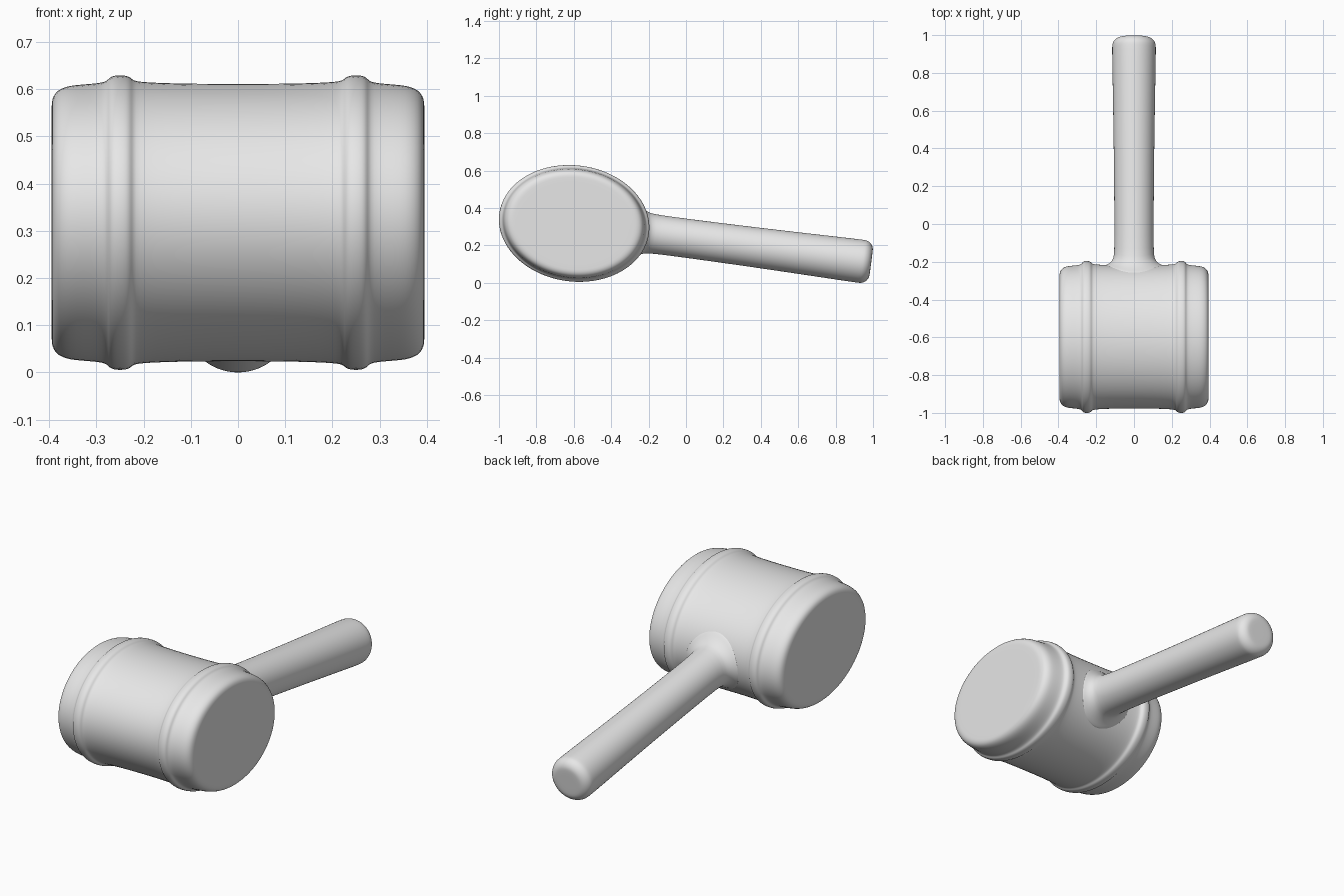
import bpy
import bmesh
import math

old = bpy.data.objects.get("Cube")
if old:
    bpy.data.objects.remove(old, do_unlink=True)

SEGMENTS = 48
TILT = -math.atan(0.132)
CENTRE = (0, -0.598, 0.3175)
HEAD_A, HEAD_B = 0.404, 0.3107    # half axes of the raised bands
BODY = 0.945                      # barrel size relative to the bands

grey = bpy.data.materials.new("plain_grey")
grey.use_nodes = True
grey.diffuse_color = (0.8, 0.8, 0.8, 1)
grey.node_tree.nodes["Principled BSDF"].inputs["Base Color"].default_value = grey.diffuse_color


def loft(name, rings):
    """Skin a row of closed rings, cap both ends and smooth the result."""
    bm = bmesh.new()
    loops = [[bm.verts.new(p) for p in ring] for ring in rings]
    for low, high in zip(loops, loops[1:]):
        for i in range(SEGMENTS):
            j = (i + 1) % SEGMENTS
            bm.faces.new((low[i], low[j], high[j], high[i]))
    bm.faces.new(loops[0])
    bm.faces.new(loops[-1])
    bmesh.ops.recalc_face_normals(bm, faces=bm.faces)
    mesh = bpy.data.meshes.new(name)
    bm.to_mesh(mesh)
    bm.free()
    mesh.materials.append(grey)
    obj = bpy.data.objects.new(name, mesh)
    bpy.context.collection.objects.link(obj)
    obj.location = CENTRE
    obj.rotation_euler.x = TILT
    sub = obj.modifiers.new("smooth", "SUBSURF")
    sub.levels = sub.render_levels = 1
    bpy.ops.object.select_all(action="DESELECT")
    obj.select_set(True)
    bpy.context.view_layer.objects.active = obj
    bpy.ops.object.shade_smooth_by_angle(angle=math.radians(50))
    return obj


ANGLES = [2 * math.pi * i / SEGMENTS for i in range(SEGMENTS)]

# Barrel head: half profile of (distance from middle, size), mirrored
half = [(0, 0.943), (0.1, 0.944), (0.18, 0.951), (0.21, 0.959), (0.222, 0.966),
        (0.228, 0.988), (0.237, 1.0), (0.25, 1.003), (0.263, 1.0), (0.272, 0.988),
        (0.277, 0.966), (0.287, 0.952), (0.31, 0.944), (0.345, 0.936), (0.365, 0.925),
        (0.382, 0.9), (0.391, 0.865), (0.395, 0.82), (0.395, 0.78), (0.395, 0.3)]
profile = [(-x, s) for x, s in reversed(half[1:])] + half
loft("mallet_head", [
    [(x, s * HEAD_A * math.cos(t), s * HEAD_B * math.sin(t)) for t in ANGLES]
    for x, s in profile])


def head_surface(w):
    """Distance from the head's middle to its back surface at height w."""
    return BODY * HEAD_A * math.sqrt(max(0, 1 - (w / (BODY * HEAD_B)) ** 2))


# Handle: flared root that follows the barrel, then a widening grip
rings = []
for gap, r in [(-0.02, 0.165), (-0.001, 0.158), (0.004, 0.142), (0.014, 0.126),
               (0.03, 0.113), (0.05, 0.106)]:
    rings.append([(r * math.cos(t), head_surface(r * math.sin(t)) + gap, r * math.sin(t))
                  for t in ANGLES])

shaft = [(0.5, 0.1035), (0.8, 0.105), (1.1, 0.1085), (1.35, 0.113), (1.5, 0.1155)]
END, ROUND, GRIP = 1.602, 0.05, 0.116
for k in range(7):                # rounded end
    a = math.pi / 2 * k / 6
    shaft.append((END - ROUND + ROUND * math.sin(a), GRIP - ROUND + ROUND * math.cos(a)))
shaft.append((END, 0.03))
for u, r in shaft:
    rings.append([(r * math.cos(t), u, r * math.sin(t)) for t in ANGLES])
loft("mallet_handle", rings)
